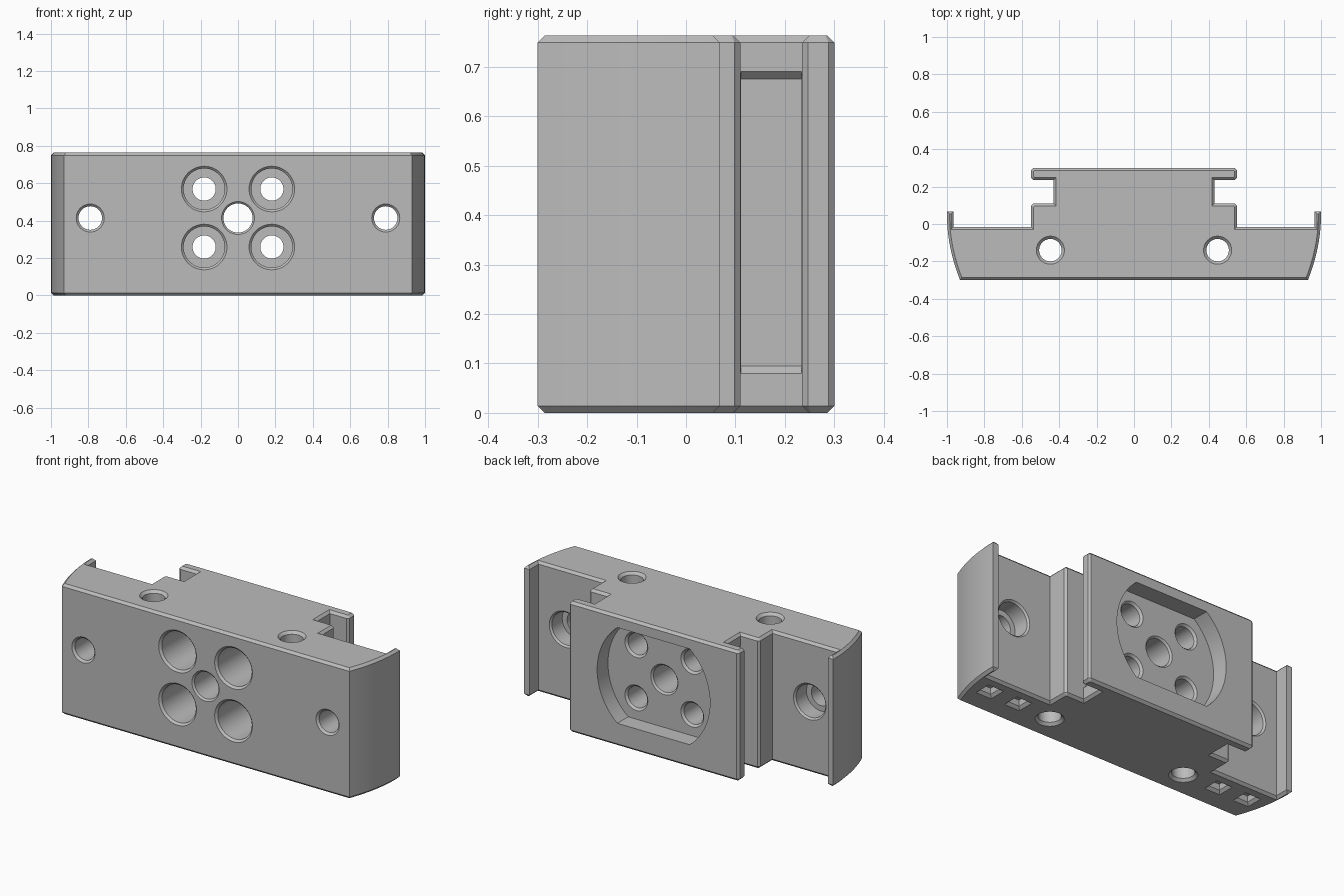
import bpy, bmesh, math
from mathutils import Vector

cube = bpy.data.objects.get("Cube")
if cube:
    bpy.data.objects.remove(cube, do_unlink=True)

HEIGHT = 0.763
MID = 0.414      # height of the hole pattern
CH = 0.014       # edge chamfer

grey = bpy.data.materials.new("machined_grey")
grey.use_nodes = True
grey.diffuse_color = (0.5, 0.5, 0.5, 1)
grey.node_tree.nodes["Principled BSDF"].inputs["Base Color"].default_value = (0.5, 0.5, 0.5, 1)


def finish(bm, name):
    bmesh.ops.recalc_face_normals(bm, faces=bm.faces)
    mesh = bpy.data.meshes.new(name)
    bm.to_mesh(mesh)
    bm.free()
    mesh.materials.append(grey)
    ob = bpy.data.objects.new(name, mesh)
    bpy.context.collection.objects.link(ob)
    return ob


def loft(rings, name):
    """Closed solid through a list of rings of points."""
    bm = bmesh.new()
    rows = [[bm.verts.new(p) for p in ring] for ring in rings]
    n = len(rows[0])
    for a, b in zip(rows, rows[1:]):
        for i in range(n):
            j = (i + 1) % n
            bm.faces.new((a[i], a[j], b[j], b[i]))
    bm.faces.new(rows[0][::-1])
    bm.faces.new(rows[-1])
    return finish(bm, name)


cutters = []


def bore(centre, axis, steps, segments=48):
    """Stepped round cutter; steps are (position along axis, radius)."""
    rings = []
    for d, r in steps:
        ring = []
        for i in range(segments):
            t = 2 * math.pi * i / segments
            u, v = r * math.cos(t), r * math.sin(t)
            if axis == "y":
                ring.append((centre[0] + u, d, centre[1] + v))
            else:
                ring.append((centre[0] + u, centre[1] + v, d))
        rings.append(ring)
    cutters.append(loft(rings, "bore_cutter"))


def rect(centre, a, b):
    c, a, b = Vector(centre), Vector(a), Vector(b)
    return [c - a - b, c + a - b, c + a + b, c - a + b]


# Body outline: bowed end, ear, step, side groove, back plate
arc = [(1 - (0.05 - y) ** 2 / 1.75, y)
       for y in [-0.3 + 0.35 * i / 10 for i in range(11)]]
half = arc + [(1, 0.068), (0.965, 0.068), (0.965, -0.015), (0.55, -0.015),
              (0.55, 0.098), (0.538, 0.11), (0.43, 0.11), (0.43, 0.235),
              (0.538, 0.235), (0.55, 0.247), (0.55, 0.288), (0.538, 0.3)]
outline = half + [(-x, y) for x, y in reversed(half)]
body = loft([[(x, y, z) for x, y in outline] for z in (0, HEIGHT)], "mounting_block")

# Chamfer the top and bottom rims
bm = bmesh.new()
bm.from_mesh(body.data)
rim = [e for e in bm.edges if abs(e.verts[0].co.z - e.verts[1].co.z) < 1e-5]
bmesh.ops.bevel(bm, geom=rim, offset=CH, segments=1, affect="EDGES", clamp_overlap=False)
bm.to_mesh(body.data)
bm.free()

# Round pocket with flat top and bottom in the back plate
ring = []
flat = math.asin(0.28 / 0.365)
for start in (-flat, math.pi - flat):
    for i in range(25):
        t = start + 2 * flat * i / 24
        ring.append((0.365 * math.cos(t), MID + 0.365 * math.sin(t)))
cutters.append(loft([[(x, y, z) for x, z in ring] for y in (0.2, 0.33)], "pocket_cutter"))

# Centre hole
bore((0, MID), "y", [(-0.31, 0.098), (-0.29, 0.078), (0.19, 0.078), (0.21, 0.098)])

for s in (-1, 1):
    # Counterbored holes around the centre
    for dz in (-0.155, 0.155):
        bore((s * 0.181, MID + dz), "y",
             [(-0.31, 0.132), (-0.288, 0.11), (0.05, 0.11), (0.05, 0.062),
              (0.188, 0.062), (0.21, 0.084)])
    # End holes, counterbored from behind
    bore((s * 0.79, MID), "y",
         [(-0.31, 0.085), (-0.288, 0.063), (-0.12, 0.063), (-0.12, 0.095),
          (-0.025, 0.095), (-0.005, 0.115)])
    # Vertical holes
    bore((s * 0.447, -0.14), "z",
         [(-0.01, 0.085), (0.015, 0.06), (HEIGHT - 0.015, 0.06), (HEIGHT + 0.01, 0.085)])
    # Shallow recess in the groove wall
    cutters.append(loft([rect((s * x, 0.1725, 0.385), (0, 0.061, 0), (0, 0, h))
                         for x, h in ((0.415, 0.29), (0.44, 0.315))], "recess_cutter"))
    # Small square sockets underneath
    for x in (0.67, 0.86):
        cutters.append(loft([rect((s * x, -0.125, z), (h, 0, 0), (0, h, 0))
                             for z, h in ((-0.01, 0.06), (0.015, 0.035), (0.05, 0.035))],
                            "socket_cutter"))

# Cut everything, then remove the cutters
bpy.ops.object.select_all(action="DESELECT")
bpy.context.view_layer.objects.active = body
body.select_set(True)
for c in cutters:
    c.hide_render = True
    mod = body.modifiers.new("cut", "BOOLEAN")
    mod.operation = "DIFFERENCE"
    mod.solver = "EXACT"
    mod.object = c
    bpy.ops.object.modifier_apply(modifier=mod.name)
for c in cutters:
    bpy.data.objects.remove(c, do_unlink=True)

bpy.ops.object.shade_smooth_by_angle(angle=math.radians(25))
